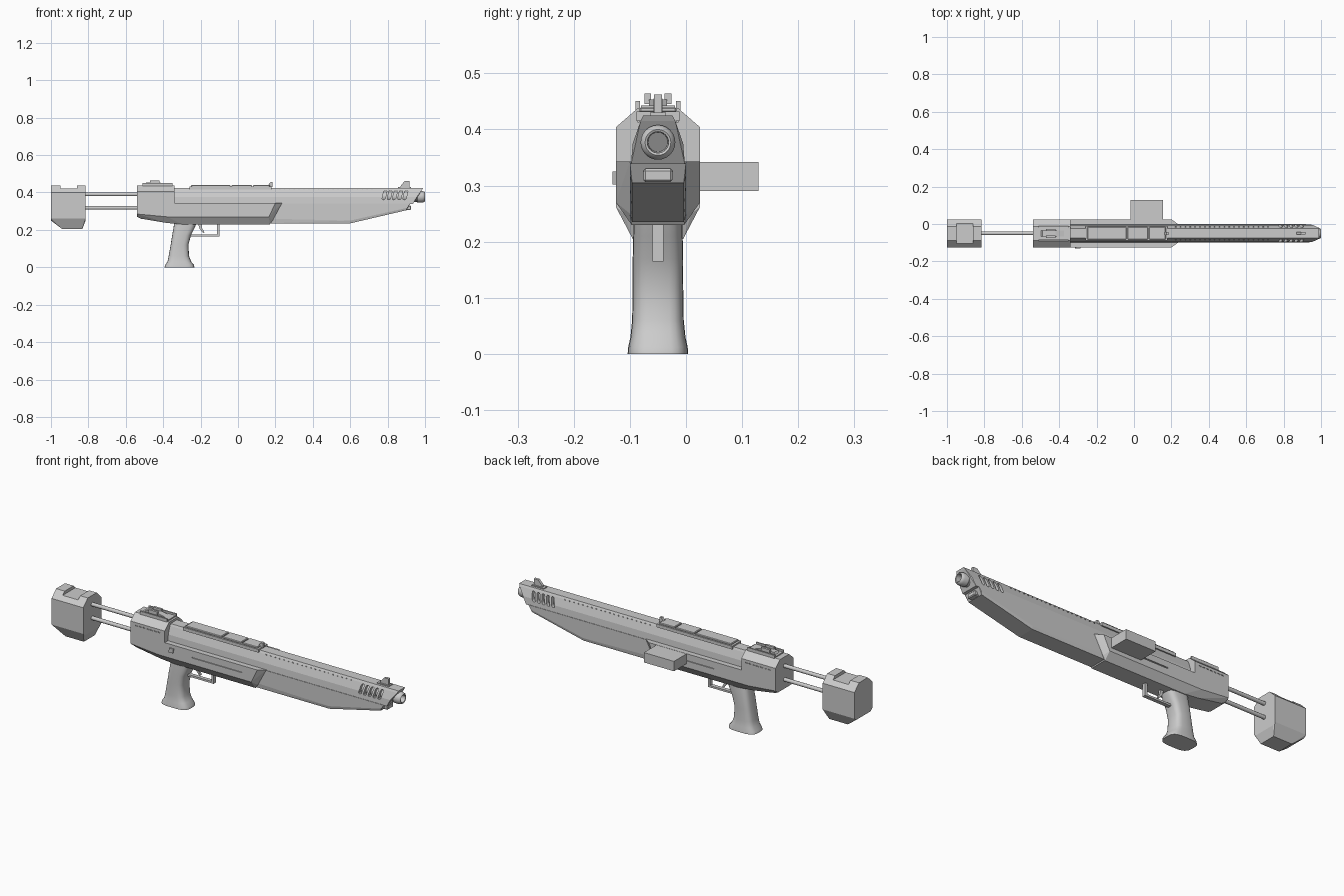
import bpy, bmesh, math
from mathutils import Vector

if "Cube" in bpy.data.objects:
    bpy.data.objects.remove(bpy.data.objects["Cube"])

CY = -0.05  # centre plane of the body


def finish(name, bm, smooth=False):
    bmesh.ops.recalc_face_normals(bm, faces=bm.faces)
    me = bpy.data.meshes.new(name)
    bm.to_mesh(me)
    bm.free()
    ob = bpy.data.objects.new(name, me)
    bpy.context.collection.objects.link(ob)
    if smooth:
        bpy.ops.object.select_all(action='DESELECT')
        ob.select_set(True)
        bpy.context.view_layer.objects.active = ob
        bpy.ops.object.shade_smooth_by_angle(angle=math.radians(35))
    return ob


def hull(name, pts):
    """Convex solid from (x, half width, z) points mirrored about the centre plane."""
    bm = bmesh.new()
    for x, h, z in pts:
        for s in (-1, 1):
            bm.verts.new((x, CY + s * h, z))
    r = bmesh.ops.convex_hull(bm, input=bm.verts)
    junk = {g for g in r['geom_interior'] + r['geom_unused'] if isinstance(g, bmesh.types.BMVert)}
    bmesh.ops.delete(bm, geom=list(junk), context='VERTS')
    bmesh.ops.dissolve_limit(bm, angle_limit=0.02, verts=bm.verts, edges=bm.edges)
    return finish(name, bm)


def box(name, x, y, z, bevel=0):
    bm = bmesh.new()
    bmesh.ops.create_cube(bm, size=1)
    for v in bm.verts:
        v.co = Vector([(a[0] + a[1]) / 2 + c * (a[1] - a[0]) for a, c in zip((x, y, z), v.co)])
    if bevel:
        bmesh.ops.bevel(bm, geom=bm.edges[:], offset=bevel, segments=1, affect='EDGES')
    return finish(name, bm)


def cbox(name, x, h, z, off=0, bevel=0):
    return box(name, x, (CY + off - h, CY + off + h), z, bevel)


def prism(name, prof, h):
    """Extrude an xz outline across the centre plane."""
    bm = bmesh.new()
    f = bm.faces.new([bm.verts.new((x, CY - h, z)) for x, z in prof])
    r = bmesh.ops.extrude_face_region(bm, geom=[f])
    for v in r['geom']:
        if isinstance(v, bmesh.types.BMVert):
            v.co.y += 2 * h
    return finish(name, bm)


def loft(name, rings, smooth=True):
    bm = bmesh.new()
    loops = [[bm.verts.new(p) for p in ring] for ring in rings]
    n = len(loops[0])
    for a, b in zip(loops, loops[1:]):
        for i in range(n):
            bm.faces.new((a[i], a[(i + 1) % n], b[(i + 1) % n], b[i]))
    bm.faces.new(loops[0])
    bm.faces.new(loops[-1])
    return finish(name, bm, smooth)


def lathe(name, prof, z, n=24):
    """Revolve (x, radius) about an axis along x."""
    return loft(name, [[(x, CY + r * math.cos(t), z + r * math.sin(t))
                        for t in (2 * math.pi * i / n for i in range(n))] for x, r in prof])


def cut(ob, cutter):
    m = ob.modifiers.new('cut', 'BOOLEAN')
    m.operation, m.solver, m.object = 'DIFFERENCE', 'EXACT', cutter
    bpy.context.view_layer.objects.active = ob
    bpy.ops.object.modifier_apply(modifier=m.name)
    bpy.data.objects.remove(cutter)


# Shoulder stock with a strap notch, on two rods
stock = hull('stock', [(x, h, z) for x in (-1, -0.815) for h, z in
                       ((0.037, 0.437), (0.075, 0.4), (0.075, 0.262), (0.06, 0.25))]
             + [(-0.94, 0.045, 0.205), (-0.832, 0.045, 0.205)])
cut(stock, cbox('notch', (-0.95, -0.86), 0.1, (0.421, 0.5)))
for nm, z in (('upper', 0.39), ('lower', 0.318)):
    lathe(nm + '_stock_rod', [(-0.83, 0.01), (-0.52, 0.01)], z, 12)

# Rear receiver block
rear = hull('rear_receiver', [(x, h, z) for x in (-0.54, -0.34) for h, z in
                              ((0.037, 0.437), (0.075, 0.404), (0.075, 0.335))])
for s in (-1, 1):
    for i in range(7):
        x = -0.51 + i * 0.022
        cut(rear, cbox('vent', (x, x + 0.014), 0.004, (0.386, 0.391), s * 0.075))

# Lower receiver with side grooves
lower = hull('lower_receiver', [
    (-0.54, 0.075, 0.343), (-0.54, 0.075, 0.285), (-0.54, 0.055, 0.27), (-0.52, 0.05, 0.26),
    (-0.38, 0.048, 0.237), (-0.38, 0.075, 0.27), (-0.3, 0.047, 0.23), (0.17, 0.047, 0.23),
    (0.165, 0.075, 0.27), (0.2, 0.075, 0.343), (0.235, 0.05, 0.343), (0.185, 0.05, 0.25)])
for s in (-1, 1):
    cut(lower, cbox('groove', (-0.18, 0.11), 0.005, (0.305, 0.311), s * 0.075))

# Barrel shroud with slanted cooling slots
shroud = hull('barrel_shroud', [(xa, h, z) for xb, h, z in
              ((0.935, 0.048, 0.338), (0.955, 0.045, 0.375), (0.985, 0.031, 0.415), (0.99, 0.026, 0.425))
              for xa in (-0.35, xb)])
for k in range(5):
    pts = []
    for i in range(12):
        t = 2 * math.pi * i / 12
        up = 0.016 if math.sin(t) > 0 else -0.016
        dz = up + 0.009 * math.sin(t)
        pts.append((0.783 + k * 0.028 + 0.009 * math.cos(t) + 0.25 * dz, 0.1, 0.386 + dz))
    cut(shroud, hull('slot', pts))
for s in (-1, 1):
    for i in range(20):
        x = 0.22 + i * 0.026
        cbox('shroud_stud', (x, x + 0.006), 0.002, (0.412, 0.416), s * 0.0345)

# Barrel with open bore
lathe('barrel', [(0.7, 0.027), (0.955, 0.027), (0.96, 0.031), (0.985, 0.031), (0.995, 0.028),
                 (1.0, 0.023), (0.998, 0.019), (0.95, 0.017)], 0.377)

# Fore-end below the shroud, tube tip at its nose
hull('fore_end', [(0.15, 0.05, 0.34), (0.15, 0.05, 0.26), (0.15, 0.046, 0.235), (0.6, 0.046, 0.235),
                  (0.6, 0.05, 0.25), (0.9, 0.046, 0.305), (0.905, 0.05, 0.318), (0.92, 0.05, 0.34)])
cbox('nose_block', (0.88, 0.925), 0.026, (0.306, 0.33), bevel=0.004)

# Segmented top rail
cbox('rail_base', (-0.26, 0.18), 0.038, (0.415, 0.432))
for a, b in ((-0.25, -0.04), (-0.034, 0.075), (0.081, 0.17)):
    cbox('rail_pad', (a, b), 0.033, (0.43, 0.44), bevel=0.003)

# Sights
prism('middle_sight', [(0.155, 0.43), (0.185, 0.43), (0.185, 0.455), (0.173, 0.455)], 0.008)
prism('front_sight', [(0.865, 0.42), (0.918, 0.42), (0.918, 0.462), (0.893, 0.462), (0.872, 0.44)], 0.007)
cbox('front_sight_base', (0.855, 0.925), 0.014, (0.42, 0.43))
cbox('rear_sight_base', (-0.51, -0.35), 0.03, (0.43, 0.443))
prism('rear_sight_leaf', [(-0.5, 0.44), (-0.36, 0.44), (-0.42, 0.453), (-0.49, 0.453)], 0.016)
for s in (-1, 1):
    cbox('rear_sight_ear', (-0.51, -0.35), 0.004, (0.425, 0.451), s * 0.036)
    cbox('rear_sight_post', (-0.47, -0.42), 0.006, (0.445, 0.464), s * 0.018)

# Side magazine and selector lever
box('magazine', (-0.02, 0.155), (0.0, 0.129), (0.29, 0.342))
prism('selector_lever', [(-0.315, 0.302), (-0.29, 0.302), (-0.285, 0.325), (-0.31, 0.325)],
      0.005).location.y = -0.076

# Pistol grip: stacked rounded sections (z, rear x, front x, half width)
rings = []
for z, xr, xf, h in ((0, -0.393, -0.233, 0.054), (0.012, -0.39, -0.235, 0.053), (0.03, -0.377, -0.25, 0.049),
                     (0.06, -0.371, -0.262, 0.046), (0.12, -0.36, -0.265, 0.045), (0.17, -0.352, -0.252, 0.045),
                     (0.21, -0.345, -0.232, 0.044), (0.245, -0.34, -0.218, 0.043)):
    ring = []
    for i in range(24):
        t = 2 * math.pi * i / 24
        c, s = math.cos(t), math.sin(t)
        px = math.copysign(abs(c) ** 0.6, c)
        py = math.copysign(abs(s) ** 0.6, s)
        ring.append(((xr + xf) / 2 + px * (xf - xr) / 2, CY + py * h, z))
    rings.append(ring)
loft('pistol_grip', rings)

# Trigger guard and trigger
prism('trigger_guard', [(-0.26, 0.165), (-0.1, 0.165), (-0.1, 0.24), (-0.113, 0.24), (-0.113, 0.175),
                        (-0.26, 0.175)], 0.01)
prism('trigger', [(-0.215, 0.24), (-0.205, 0.205), (-0.185, 0.182), (-0.18, 0.187), (-0.192, 0.21),
                  (-0.195, 0.24)], 0.006)
